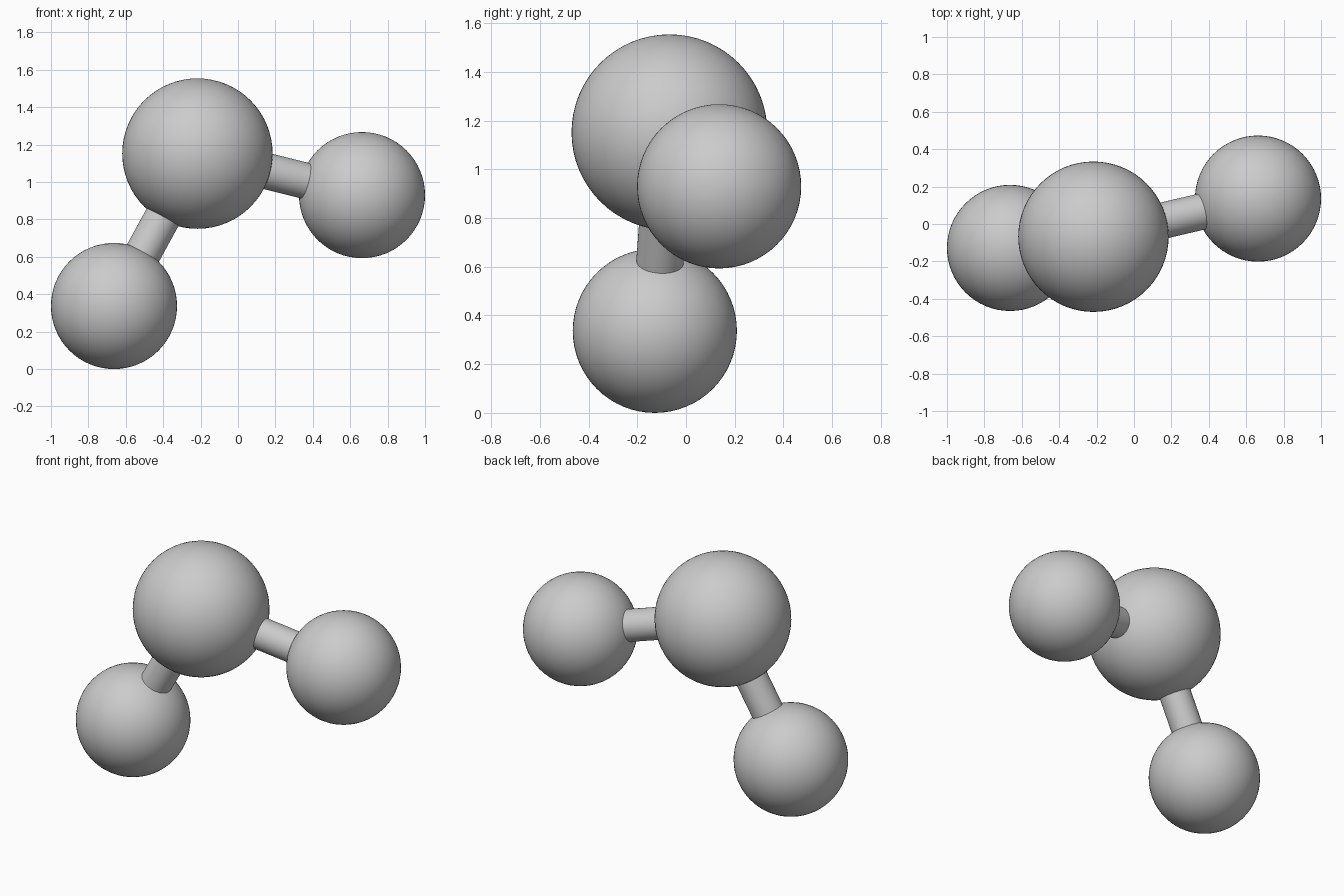
import bpy
from mathutils import Vector

if "Cube" in bpy.data.objects:
    bpy.data.objects.remove(bpy.data.objects["Cube"])


def ball(name, centre, radius):
    bpy.ops.mesh.primitive_uv_sphere_add(segments=64, ring_count=32, radius=radius, location=centre)
    obj = bpy.context.object
    obj.name = name
    bpy.ops.object.shade_smooth()
    return obj


def rod(name, start, end, radius):
    axis = end - start
    bpy.ops.mesh.primitive_cylinder_add(vertices=48, radius=radius, depth=axis.length,
                                        location=(start + end) / 2)
    obj = bpy.context.object
    obj.name = name
    obj.rotation_euler = axis.to_track_quat('Z', 'Y').to_euler()
    bpy.ops.object.shade_smooth_by_angle()
    return obj


# Large central ball
centre = Vector((-0.217, -0.068, 1.152))
ball("central_ball", centre, 0.402)

# Two smaller balls, each joined to the centre by a rod
small_balls = {
    "left": Vector((-0.663, -0.128, 0.337)),
    "right": Vector((0.663, 0.136, 0.93)),
}
for side, position in small_balls.items():
    ball(side + "_ball", position, 0.337)
    rod(side + "_rod", centre, position, 0.097)
